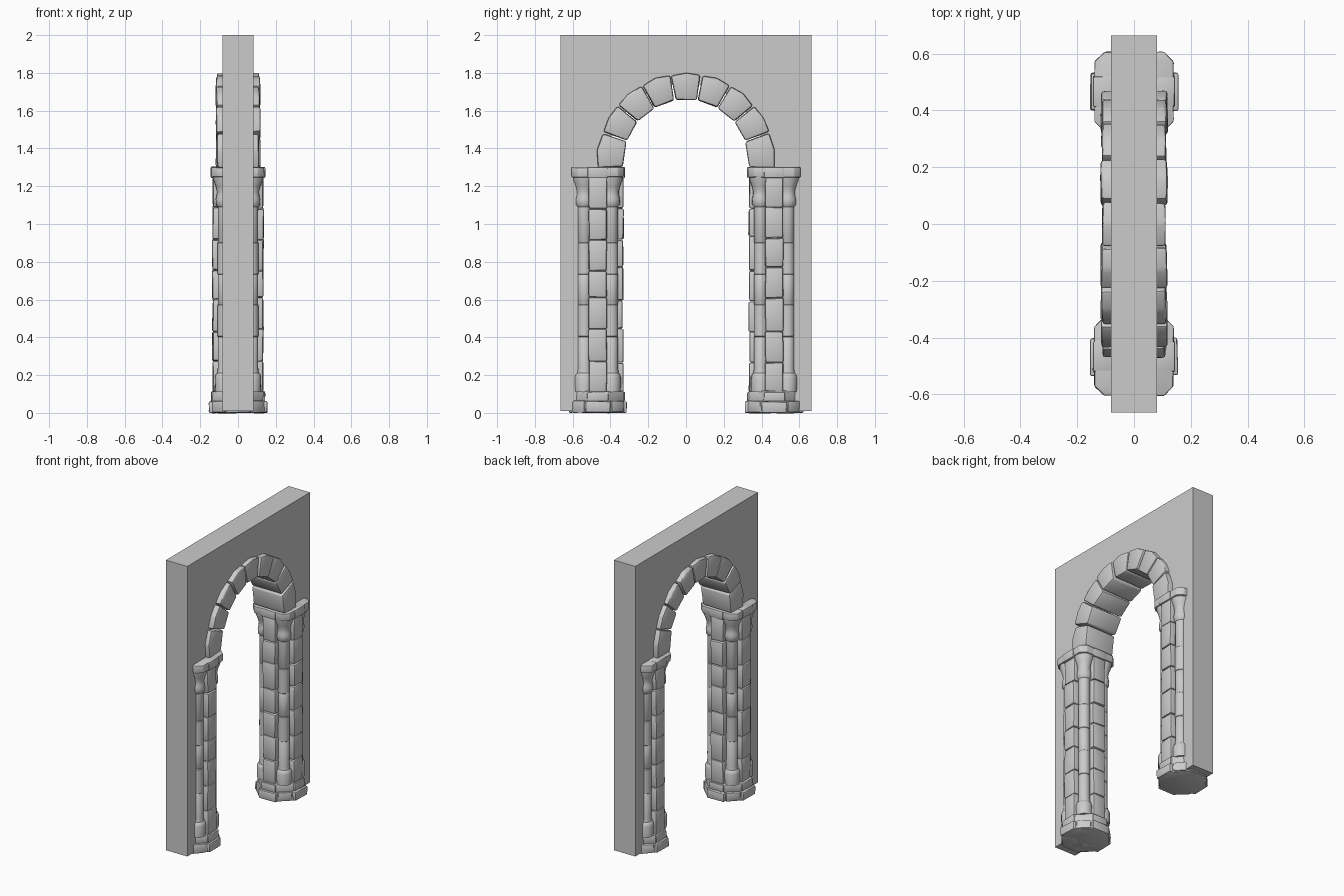
import bpy, bmesh, math, random
from mathutils import Vector, Matrix

random.seed(4)
if "Cube" in bpy.data.objects:
    bpy.data.objects.remove(bpy.data.objects["Cube"])

stone = bpy.data.materials.new("grey stone")
stone.use_nodes = True
stone.diffuse_color = (0.6, 0.6, 0.6, 1)
stone.node_tree.nodes["Principled BSDF"].inputs["Base Color"].default_value = (0.6, 0.6, 0.6, 1)

COLUMN_Y = 0.467
SPRING_Z = 1.325


def finish(name, bm, smooth=True, location=(0, 0, 0)):
    bmesh.ops.recalc_face_normals(bm, faces=bm.faces)
    mesh = bpy.data.meshes.new(name)
    bm.to_mesh(mesh)
    bm.free()
    mesh.materials.append(stone)
    if smooth:
        mesh.shade_smooth()
        mesh.set_sharp_from_angle(angle=math.radians(40))
    obj = bpy.data.objects.new(name, mesh)
    obj.location = location
    bpy.context.collection.objects.link(obj)
    return obj


def prism(target, outline, direction, jitter=0.0, bevel=0.0):
    """Extrude an outline along a direction, roughen it, bevel it, add it to target."""
    bm = bmesh.new()
    base = bm.faces.new([bm.verts.new(p) for p in outline])
    moved = bmesh.ops.extrude_face_region(bm, geom=[base], use_keep_orig=True)["geom"]
    bmesh.ops.translate(bm, vec=direction, verts=[g for g in moved if isinstance(g, bmesh.types.BMVert)])
    bmesh.ops.recalc_face_normals(bm, faces=bm.faces)
    for v in bm.verts:
        v.co += Vector([random.uniform(-jitter, jitter) for _ in range(3)])
    if bevel:
        bmesh.ops.bevel(bm, geom=bm.edges[:], offset=bevel, segments=2, profile=0.5, affect='EDGES')
    part = bpy.data.meshes.new("part")
    bm.to_mesh(part)
    bm.free()
    target.from_mesh(part)
    bpy.data.meshes.remove(part)


def block(target, corners, z0, z1, turn=0.0, jitter=0.0, bevel=0.0):
    rot = Matrix.Rotation(turn, 3, 'Z')
    prism(target, [rot @ Vector((x, y, z0)) for x, y in corners], (0, 0, z1 - z0), jitter, bevel)


def box(depth0, depth1, half):
    return [(depth0, -half), (depth1, -half), (depth1, half), (depth0, half)]


def octagon(apothem):
    r = apothem / math.cos(math.pi / 8)
    return [(r * math.cos((i + 0.5) * math.pi / 4), r * math.sin((i + 0.5) * math.pi / 4)) for i in range(8)]


# Wall with an arched doorway, hidden edge tucked behind the stones
bm = bmesh.new()
opening = 0.42
outline = [(0.665, 0.01), (0.665, 2), (-0.665, 2), (-0.665, 0.01), (-opening, 0.01)]
for i in range(25):
    a = math.pi * (1 - i / 24)
    outline.append((opening * math.cos(a), SPRING_Z + opening * math.sin(a)))
outline.append((opening, 0.01))
prism(bm, [(-0.081, y, z) for y, z in outline], (0.162, 0, 0))
finish("wall", bm, smooth=False)

# Arch of nine wedge stones
bm = bmesh.new()
for i in range(9):
    a0 = math.radians(i * 20 + 0.5 - (4 if i == 0 else 0))
    a1 = math.radians(i * 20 + 19.5 + (4 if i == 8 else 0))
    half = 0.114 + random.uniform(-0.004, 0.004)
    mid = (a0 + a1) / 2
    points = [(0.335, a0), (0.468, a0), (0.475, mid), (0.468, a1), (0.335, a1)]
    prism(bm, [(-half, r * math.cos(a), SPRING_Z + r * math.sin(a)) for r, a in points],
          (2 * half, 0, 0), 0.003, 0.011)
finish("arch_stones", bm)

# Colonnette silhouette: radius, height
profile = [(0.0, 0.11), (0.05, 0.11), (0.052, 0.185), (0.046, 0.205), (0.04, 0.21), (0.036, 0.235),
           (0.036, 0.40), (0.034, 0.403), (0.037, 0.406), (0.037, 0.57), (0.034, 0.573), (0.036, 0.576),
           (0.036, 0.73), (0.034, 0.733), (0.037, 0.736), (0.037, 0.90), (0.034, 0.903), (0.036, 0.906),
           (0.036, 1.09), (0.045, 1.10), (0.047, 1.13), (0.042, 1.15), (0.04, 1.17),
           (0.047, 1.20), (0.06, 1.235), (0.062, 1.255), (0.0, 1.255)]

for side, sign in (("left", -1), ("right", 1)):
    place = (0, sign * COLUMN_Y, 0)

    # Hidden core behind the stacked stones
    bm = bmesh.new()
    block(bm, octagon(0.1), 0.02, 1.27)
    finish(side + "_column_core", bm, False, place)

    # Two-step plinth with proud stones on the four faces
    bm = bmesh.new()
    block(bm, octagon(0.143), 0, 0.062, 0, 0.003, 0.007)
    block(bm, octagon(0.136), 0.058, 0.115, 0, 0.003, 0.007)
    for k in range(4):
        turn = k * math.pi / 2
        block(bm, box(0.05, 0.154, 0.066), 0.001, 0.06, turn, 0.003, 0.007)
        block(bm, box(0.05, 0.144, 0.056), 0.06, 0.113, turn, 0.003, 0.007)
        block(bm, box(0.05, 0.15, 0.045), 0.002, 0.063, turn + math.pi / 4, 0.003, 0.007)
    finish(side + "_plinth", bm, True, place)

    # Stacked blocks on the four faces
    bm = bmesh.new()
    for k in range(4):
        joints = [0.112] + [0.112 + 0.1625 * i + random.uniform(-0.012, 0.012) for i in range(1, 7)] + [1.252]
        for low, high in zip(joints, joints[1:]):
            reach = 0.134 + random.uniform(-0.003, 0.003)
            block(bm, box(0.06, reach, 0.048), low + 0.001, high - 0.001, k * math.pi / 2, 0.003, 0.009)
    finish(side + "_stacked_blocks", bm, True, place)

    # Round colonnettes on the four diagonals
    bm = bmesh.new()
    for sx in (-1, 1):
        for sy in (-1, 1):
            ring = [bm.verts.new((0.071 * sx + r, 0.071 * sy, z)) for r, z in profile]
            edges = [bm.edges.new(pair) for pair in zip(ring, ring[1:])]
            bmesh.ops.spin(bm, geom=ring + edges, cent=(0.071 * sx, 0.071 * sy, 0), axis=(0, 0, 1),
                           angle=math.tau, steps=16, use_merge=True)
    bmesh.ops.remove_doubles(bm, verts=bm.verts, dist=0.0002)
    finish(side + "_colonnettes", bm, True, place)

    # Capital slab with chamfered corners
    bm = bmesh.new()
    h, c = 0.139, 0.105
    block(bm, [(h, -c), (h, c), (c, h), (-c, h), (-h, c), (-h, -c), (-c, -h), (c, -h)],
          1.248, 1.3, 0, 0.002, 0.006)
    for k in range(4):
        block(bm, box(0.05, 0.144, 0.053), 1.244, 1.302, k * math.pi / 2, 0.002, 0.006)
    finish(side + "_capital", bm, True, place)
